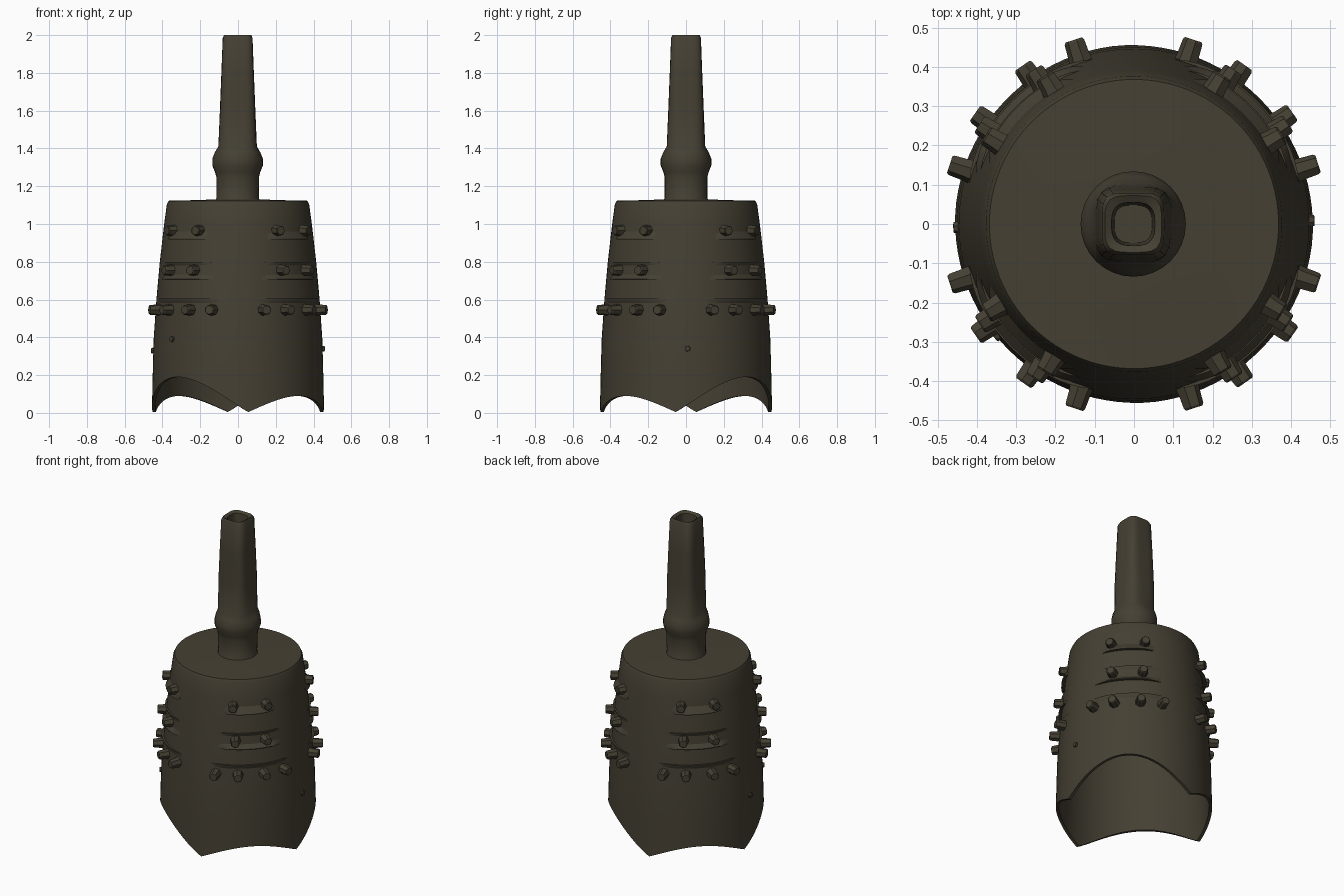
import bpy, bmesh, math
from mathutils import Vector

if "Cube" in bpy.data.objects:
    bpy.data.objects.remove(bpy.data.objects["Cube"])

bronze = bpy.data.materials.new("dark_olive_bronze")
bronze.diffuse_color = (0.060, 0.051, 0.033, 1)
bronze.use_nodes = True
bronze.node_tree.nodes["Principled BSDF"].inputs["Base Color"].default_value = bronze.diffuse_color


def finish(name, bm, angle=35):
    bmesh.ops.recalc_face_normals(bm, faces=bm.faces)
    me = bpy.data.meshes.new(name)
    bm.to_mesh(me)
    bm.free()
    ob = bpy.data.objects.new(name, me)
    bpy.context.collection.objects.link(ob)
    me.materials.append(bronze)
    bpy.ops.object.select_all(action='DESELECT')
    ob.select_set(True)
    bpy.context.view_layer.objects.active = ob
    bpy.ops.object.shade_smooth_by_angle(angle=math.radians(angle))
    return ob


def loft(bm, rings, caps=(True, True)):
    vs = [[bm.verts.new(p) for p in r] for r in rings]
    n = len(vs[0])
    for a, b in zip(vs, vs[1:]):
        for i in range(n):
            bm.faces.new((a[i], a[(i + 1) % n], b[(i + 1) % n], b[i]))
    if caps[0]:
        bm.faces.new(vs[0])
    if caps[1]:
        bm.faces.new(vs[-1])


PROFILE = [(0, .456), (.2, .452), (.4, .446), (.6, .432), (.8, .414), (1.0, .391), (1.1, .378), (1.13, .37)]


def radius(z):
    for (z0, r0), (z1, r1) in zip(PROFILE, PROFILE[1:]):
        if z <= z1:
            return r0 + (r1 - r0) * (z - z0) / (z1 - z0)
    return PROFILE[-1][1]


def rim(deg):
    # four points, joined by two wide high arches and two narrow low ones
    d = (deg + 7) % 180
    if d <= 104:
        return .005 + .185 * max(0.0, math.sin(math.pi * d / 104)) ** 1.1
    return .005 + .085 * math.sin(math.pi * (d - 104) / 76)


# hollow bell body: outer wall up, over the top plate, and inner wall with ceiling
def ring(z, thick=0.0, rad=None):
    pts = []
    for k in range(90):
        deg = 4 * k + 1
        zz = rim(deg) if z is None else z
        r = rad if rad is not None else radius(zz) - thick
        a = math.radians(deg)
        pts.append((r * math.cos(a), r * math.sin(a), zz))
    return pts


bm = bmesh.new()
inner = [ring(1.08, .022)] + [ring(z, .022) for z in (.8, .6, .4, .25)] + [ring(None, .018)]
outer = [ring(None)] + [ring(z) for z in (.25, .4, .6, .8, 1.0, 1.105)]
top = [ring(1.123, rad=.368), ring(1.126, rad=.24), ring(1.13, rad=.12)]
loft(bm, inner + outer + top)
finish("bell_body", bm, 32)


# hollow handle: rounded squares above a round collar
def section(z, r, e, n=32):
    pts = []
    for k in range(n):
        a = 2 * math.pi * k / n
        c, s = math.cos(a), math.sin(a)
        f = r / (abs(c) ** e + abs(s) ** e) ** (1 / e)
        pts.append((f * c - .002, f * s, z))
    return pts


shape = [(1.12, .122, 2), (1.135, .113, 2), (1.25, .113, 2.2), (1.275, .12, 2), (1.31, .134, 2), (1.345, .134, 2),
         (1.38, .12, 2.4), (1.41, .102, 3.2), (1.6, .094, 4.5), (1.8, .086, 5), (1.985, .079, 5), (2.0, .072, 4),
         (1.99, .055, 3), (1.86, .048, 3)]
bm = bmesh.new()
loft(bm, [section(*s) for s in shape])
finish("handle", bm, 40)


# tapered studs in four panels
def stud(bm, deg, z, length, r1=.034, r2=.023):
    a = math.radians(deg)
    out = Vector((math.cos(a), math.sin(a), 0))
    side = Vector((-math.sin(a), math.cos(a), 0))
    base = radius(z)
    rings = []
    for off, r in ((-.02, r1), (length * .35, r1 * .85), (length * .9, r1 * .8), (length, r2)):
        c = out * (base + off) + Vector((0, 0, z))
        rings.append([c + side * (r * math.cos(t)) + Vector((0, 0, r * math.sin(t)))
                      for t in (2 * math.pi * k / 7 for k in range(7))])
    loft(bm, rings)


bm = bmesh.new()
for q in range(4):
    for z, offsets, length in ((.965, (-14, 14), .045), (.755, (-12, 12), .05), (.545, (-27, -10, 10, 27), .057)):
        for o in offsets:
            stud(bm, 45 + 90 * q + o, z, length)
finish("studs", bm, 25)

# thin curved ledges with tapering ends between the stud rows
bm = bmesh.new()
for q in range(4):
    for z, half, depth, rise in ((.918, 22, .02, .045), (.80, 25, .009, -.02),
                                 (.703, 27, .017, .03), (.605, 31, .012, -.025)):
        rings = []
        n = 16
        for k in range(n + 1):
            t = 2 * k / n - 1
            a = math.radians(45 + 90 * q + half * t)
            d = depth * (1 - t ** 4) + .0005
            tri = [(radius(z) - .012, z), (radius(z) + d, z), (radius(z) + d, z + rise * .15),
                   (radius(z + rise) - .001, z + rise), (radius(z + rise) - .012, z + rise)]
            rings.append([(r * math.cos(a), r * math.sin(a), h) for r, h in tri])
        loft(bm, rings)
finish("panel_ledges", bm, 30)

# small casting bumps low on the walls
bm = bmesh.new()
for deg, z in ((1, .34), (219, .39), (181, .33)):
    stud(bm, deg, z, .012, .018, .008)
finish("casting_bumps", bm, 25)
